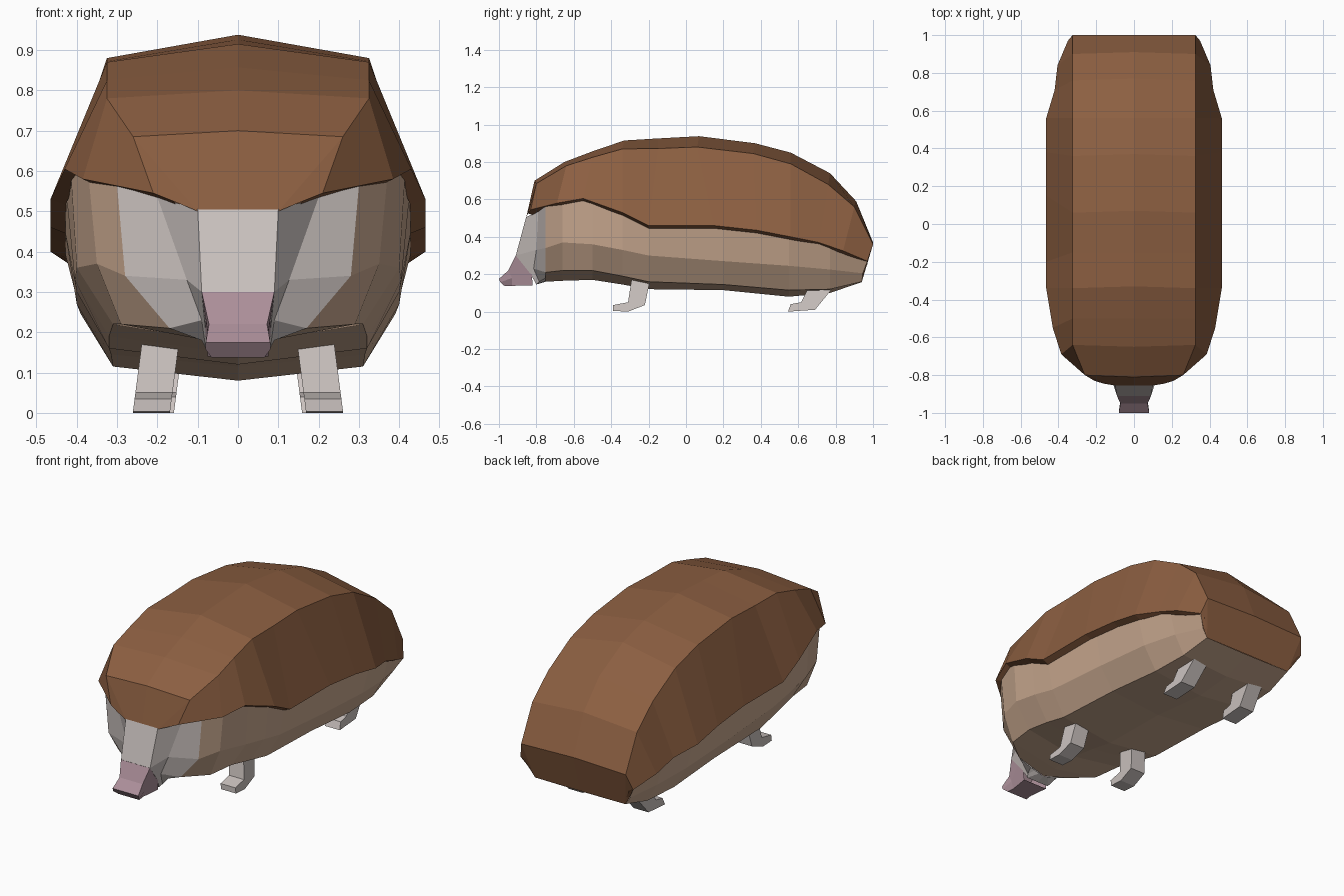
import bpy, bmesh


def material(name, rgb):
    m = bpy.data.materials.new(name)
    m.diffuse_color = (*rgb, 1)
    return m


SHELL = material("brown", (0.262, 0.114, 0.053))
BODY = material("tan", (0.59, 0.40, 0.28))
GREY = material("warm_grey", (0.60, 0.545, 0.525))
PINK = material("pink", (0.41, 0.275, 0.32))


def finish(bm, name, mat):
    bmesh.ops.remove_doubles(bm, verts=bm.verts, dist=0.0005)
    bmesh.ops.recalc_face_normals(bm, faces=bm.faces)
    me = bpy.data.meshes.new(name)
    bm.to_mesh(me)
    bm.free()
    me.materials.append(mat)
    ob = bpy.data.objects.new(name, me)
    bpy.context.collection.objects.link(ob)
    mod = ob.modifiers.new("mirror", 'MIRROR')
    mod.merge_threshold = 0.001
    return ob


def loft(name, rows, mat, cap_last=False):
    """Skin half cross-sections (x >= 0) and mirror them."""
    bm = bmesh.new()
    grid = [[bm.verts.new(p) for p in row] for row in rows]
    for a, b in zip(grid, grid[1:]):
        for i in range(len(a) - 1):
            bm.faces.new((a[i], a[i + 1], b[i + 1], b[i]))
    if cap_last:
        bm.faces.new(grid[-1])
    return finish(bm, name, mat)


# Spiny shell: ridge (y, z), shoulder (y, x, z), brim (y, x, z)
shell = [
    (-.855, .50, -.855, .10, .50, -.845, .16, .525),
    (-.81, .70, -.80, .26, .685, -.83, .21, .545),
    (-.65, .80, -.64, .325, .78, -.69, .385, .58),
    (-.50, .857, -.50, .325, .825, -.55, .43, .605),
    (-.33, .915, -.34, .325, .87, -.34, .465, .53),
    (-.15, .926, -.15, .325, .872, -.20, .465, .46),
    (.07, .938, .06, .325, .88, .15, .465, .46),
    (.37, .90, .36, .325, .845, .38, .465, .435),
    (.56, .85, .56, .325, .79, .56, .465, .40),
    (.77, .74, .76, .325, .68, .71, .42, .37),
    (.91, .59, .90, .325, .56, .84, .405, .325),
    (1.0, .37, 1.0, .325, .36, .97, .35, .27),
    (.94, .16, .94, .28, .16, .945, .31, .205),
]
rows = []
for ry, rz, sy, sx, sz, by, bx, bz in shell:
    inner_y = by + 0.05 if by < -0.6 else by
    rows.append([(0, ry, rz), (sx, sy, sz), (bx, by, bz),
                 (bx * 0.92, inner_y, bz - 0.015)])
loft("shell", rows, SHELL)

# Body: y, top (x, z), middle (x, z), lower edge (x, z), belly z
body = [
    (-.75, .30, .565, .28, .34, .17, .21, .16),
    (-.66, .37, .58, .35, .37, .29, .22, .165),
    (-.50, .415, .60, .40, .36, .31, .22, .17),
    (-.34, .425, .535, .405, .33, .32, .19, .145),
    (-.20, .43, .455, .40, .30, .32, .16, .12),
    (.20, .43, .455, .40, .27, .315, .145, .115),
    (.55, .43, .40, .39, .245, .31, .115, .08),
    (.77, .395, .355, .36, .225, .30, .12, .10),
]
rows = [[(tx, y, tz), (mx, y, mz), (lx, y, lz), (0, y, bz)]
        for y, tx, tz, mx, mz, lx, lz, bz in body]
rows.append([(.348, .97, .272), (.312, .945, .205), (.28, .94, .16), (0, .94, .158)])
loft("body", rows, BODY)

# Face: rows from the forehead down to the chin
loft("face", [
    [(0, -.855, .505), (.10, -.855, .505), (.20, -.79, .535), (.30, -.75, .565)],
    [(0, -.91, .30), (.09, -.91, .30), (.127, -.80, .33), (.28, -.75, .34)],
    [(0, -.83, .20), (.08, -.83, .20), (.09, -.815, .23), (.17, -.75, .21)],
    [(0, -.80, .145), (.07, -.80, .145), (.08, -.785, .16), (.09, -.75, .18)],
    [(0, -.75, .16), (.03, -.75, .165), (.06, -.75, .173), (.09, -.75, .18)],
], GREY)

# Snout: rings from base to tip
loft("snout", [
    [(0, -.911, .30), (.09, -.911, .30), (.09, -.83, .285), (.075, -.82, .14), (0, -.82, .14)],
    [(0, -.95, .22), (.072, -.95, .22), (.072, -.93, .18), (.06, -.93, .138), (0, -.93, .138)],
    [(0, -1, .175), (.08, -1, .175), (.08, -.993, .157), (.065, -.97, .137), (0, -.97, .137)],
], PINK, cap_last=True)


# Feet: side profile (y, z) widened in x, leaning outwards towards the ground
def foot(name, profile, centre):
    bm = bmesh.new()
    sides = []
    for off in (-.046, .046):
        vs = [bm.verts.new((centre - .13 * z + off, y, z)) for y, z in profile]
        bm.faces.new(vs)
        sides.append(vs)
    a, b = sides
    n = len(a)
    for i in range(n):
        j = (i + 1) % n
        bm.faces.new((a[i], a[j], b[j], b[i]))
    finish(bm, name, GREY)


foot("front_feet", [(-.29, .18), (-.195, .155), (-.22, .035), (-.31, 0),
                    (-.39, .004), (-.39, .035), (-.31, .05)], .215)
foot("rear_feet", [(.65, .12), (.78, .12), (.69, .01), (.545, 0),
                   (.56, .04), (.615, .05)], .205)
